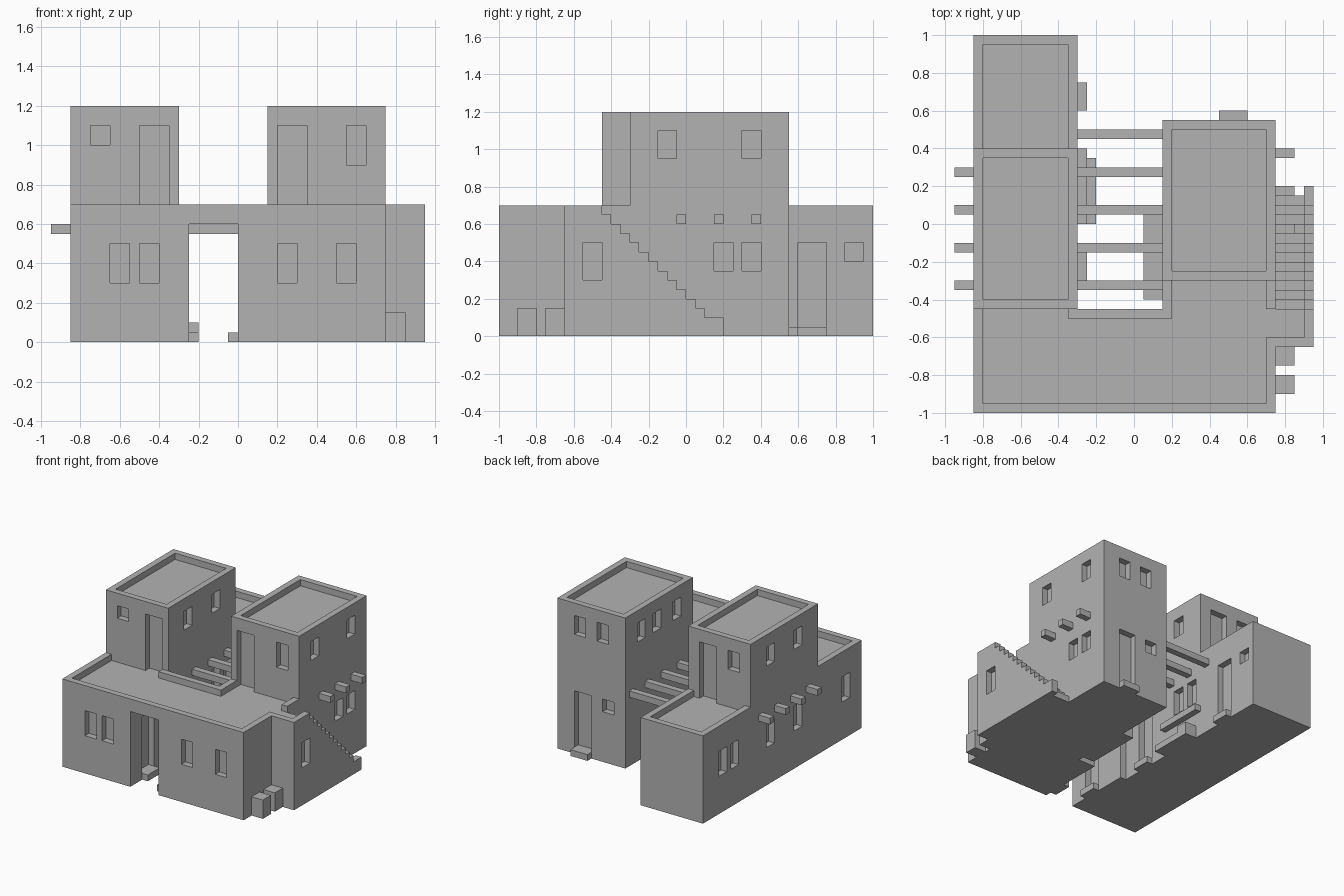
import bpy
import bmesh
from mathutils import Vector

default = bpy.data.objects.get("Cube")
if default:
    bpy.data.objects.remove(default)

clay = bpy.data.materials.new("clay_grey")
clay.use_nodes = True
clay.diffuse_color = (0.45, 0.45, 0.45, 1)
clay.node_tree.nodes["Principled BSDF"].inputs["Base Color"].default_value = clay.diffuse_color


def prism(name, outline, low, high, axis="z"):
    """Extrude an outline along z (points are x, y) or along x (points are y, z)."""
    place = (lambda p, d: (p[0], p[1], d)) if axis == "z" else (lambda p, d: (d, p[0], p[1]))
    bm = bmesh.new()
    face = bm.faces.new([bm.verts.new(place(p, low)) for p in outline])
    grown = bmesh.ops.extrude_face_region(bm, geom=[face])
    moved = [v for v in grown["geom"] if isinstance(v, bmesh.types.BMVert)]
    shift = Vector(place((0, 0), high - low))
    bmesh.ops.translate(bm, verts=moved, vec=shift)
    bmesh.ops.recalc_face_normals(bm, faces=bm.faces[:])
    mesh = bpy.data.meshes.new(name)
    bm.to_mesh(mesh)
    bm.free()
    mesh.materials.append(clay)
    obj = bpy.data.objects.new(name, mesh)
    bpy.context.scene.collection.objects.link(obj)
    return obj


def box(name, x0, x1, y0, y1, z0, z1):
    return prism(name, [(x0, y0), (x1, y0), (x1, y1), (x0, y1)], z0, z1)


def carve(body, cutter):
    """Subtract a cutter from a body and remove the cutter."""
    cutter.hide_render = True
    mod = body.modifiers.new("carve", "BOOLEAN")
    mod.operation = "DIFFERENCE"
    mod.solver = "EXACT"
    mod.object = cutter
    graph = bpy.context.evaluated_depsgraph_get()
    graph.update()
    mesh = bpy.data.meshes.new_from_object(body.evaluated_get(graph))
    body.modifiers.clear()
    body.data = mesh
    bpy.data.objects.remove(cutter)


def openings(body, axis, plane, spans, z0, z1, depth=0.05):
    """Recess windows or doors into a wall at x = plane or y = plane."""
    for a, b in spans:
        near, far = plane - depth, plane + depth
        if axis == "x":
            carve(body, box("cutter", near, far, a, b, z0, z1))
        else:
            carve(body, box("cutter", a, b, near, far, z0, z1))


# Front house with the roof terrace, stair landing and passage
front = prism("front_house", [(-.85, -1), (.75, -1), (.75, -.65), (.95, -.65), (.95, -.45),
                              (.75, -.45), (.75, -.3), (.15, -.3), (.15, -.45), (-.85, -.45)], 0, .7)
carve(front, prism("cutter", [(-.8, -.95), (.7, -.95), (.7, -.6), (.9, -.6), (.9, -.44),
                              (.76, -.44), (.76, -.45), (.7, -.45), (.7, -.29), (.2, -.29),
                              (.2, -.5), (-.35, -.5), (-.35, -.44), (-.8, -.44)], .65, .8))
carve(front, box("cutter", -.25, 0, -1.1, -.4, -.1, .6))
openings(front, "y", -1, [(-.65, -.55), (-.5, -.4), (.2, .3), (.5, .6)], .3, .5)
openings(front, "x", -.85, [(-.85, -.75)], .3, .5)
openings(front, "x", .95, [(-.55, -.45)], .3, .5)
openings(front, "x", -.25, [(-.85, -.7)], .05, .5)
openings(front, "x", 0, [(-.95, -.8)], .05, .5)

# Left tower
left = box("left_tower", -.85, -.3, -.45, .4, 0, 1.2)
carve(left, box("cutter", -.8, -.35, -.4, .35, 1.15, 1.3))
pair = [(-.25, -.15), (.1, .2)]
openings(left, "x", -.85, pair, .95, 1.1)
openings(left, "x", -.85, pair, .3, .5)
openings(left, "x", -.3, pair, .95, 1.1)
openings(left, "x", -.3, [(.1, .2), (.25, .35)], .3, .5)
openings(left, "x", -.3, [(-.3, -.15)], .05, .5)
openings(left, "y", -.45, [(-.5, -.35)], .65, 1.1)
openings(left, "y", -.45, [(-.75, -.65)], 1, 1.1)
openings(left, "y", .4, [(-.55, -.4)], .65, 1.1)
openings(left, "y", .4, [(-.75, -.65)], .95, 1.1)

# Low house behind the left tower
back = box("back_house", -.85, -.3, .4, 1, 0, .7)
carve(back, box("cutter", -.8, -.35, .39, .95, .65, .8))
openings(back, "x", -.85, [(.55, .65), (.7, .8)], .3, .5)
openings(back, "x", -.3, [(.6, .75)], .05, .5)
openings(back, "x", -.3, [(.85, .95)], .4, .5)

# Right tower
right = box("right_tower", .15, .75, -.3, .55, 0, 1.2)
carve(right, box("cutter", .2, .7, -.25, .5, 1.15, 1.3))
openings(right, "x", .75, [(-.15, -.05), (.3, .4)], .95, 1.1)
openings(right, "x", .75, [(.15, .25), (.3, .4)], .35, .5)
openings(right, "x", .15, [(-.15, -.05), (.1, .2), (.3, .4)], .95, 1.1)
openings(right, "y", -.3, [(.2, .35)], .65, 1.1)
openings(right, "y", -.3, [(.55, .65)], .9, 1.1)
openings(right, "y", .55, [(.3, .4), (.5, .6)], .95, 1.1)
openings(right, "y", .55, [(.45, .6)], .05, .5)
openings(right, "y", .55, [(.25, .35)], .4, .5)


# Outside stair with a stepped outer wall
def stair(name, x0, x1, top, end):
    outline = [(-.45, 0)]
    for i in range(12):
        y, z = -.45 + .05 * i, top - .05 * i
        outline += [(y, z), (end if i == 11 else y + .05, z)]
    prism(name, outline + [(end, 0)], x0, x1, "x")


stair("stair_treads", .75, .9, .6, .15)
stair("stair_wall", .9, .95, .65, .2)

# Timber beams over the courtyard and through the outer walls
for i in range(5):
    y = -.35 + .2 * i
    box("courtyard_beam", -.3, .15, y, y + .05, .55, .6)
    if i < 4:
        box("left_beam_end", -.95, -.85, y, y + .05, .55, .6)
for y in (-.05, .15, .35):
    box("right_beam_end", .75, .85, y, y + .05, .6, .65)

# Door steps
box("back_door_step", .45, .6, .55, .6, 0, .05)
box("back_house_step", -.3, -.25, .6, .75, 0, .05)
box("courtyard_step", -.3, -.25, -.3, -.15, 0, .05)
box("passage_left_step", -.25, -.2, -.85, -.7, 0, .05)
box("passage_right_step", -.05, 0, -.95, -.8, 0, .05)

# Courtyard counter, seats and bench
box("counter_shelf", -.3, -.25, 0, .4, .2, .25)
box("low_seat", -.3, -.2, 0, .25, 0, .05)
box("high_seat", -.3, -.2, .25, .35, 0, .1)
box("courtyard_bench", .05, .15, -.4, .05, 0, .1)

# Crates by the right wall
for y in (-.9, -.75):
    box("crate", .75, .85, y, y + .1, 0, .15)
